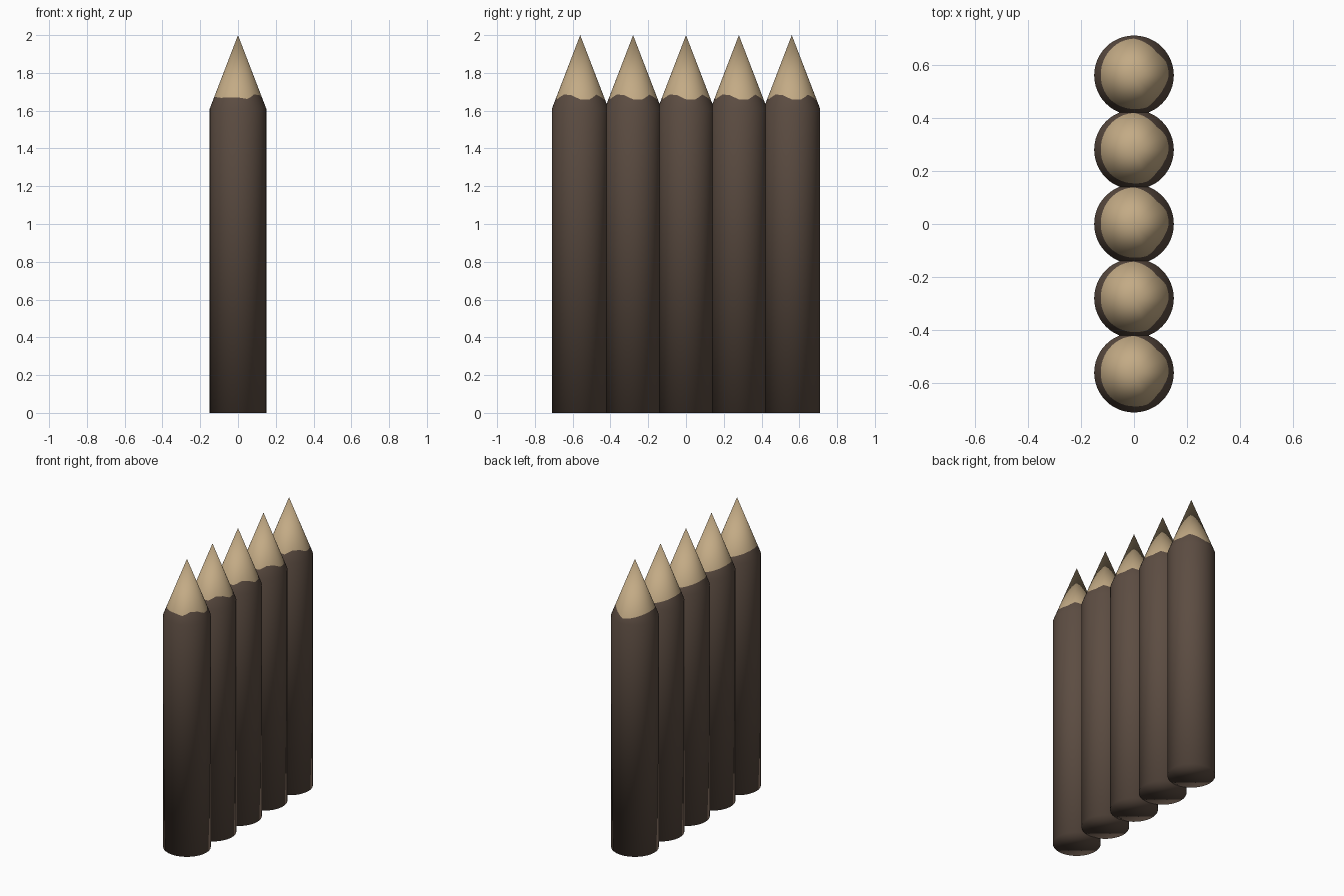
import bpy, bmesh, math

if "Cube" in bpy.data.objects:
    bpy.data.objects.remove(bpy.data.objects["Cube"])

def material(name, rgb):
    m = bpy.data.materials.new(name)
    m.diffuse_color = (*rgb, 1)
    m.use_nodes = True
    m.node_tree.nodes["Principled BSDF"].inputs["Base Color"].default_value = m.diffuse_color
    return m

bark = material("dark_bark", (0.107, 0.073, 0.054))
wood = material("cut_wood", (0.546, 0.405, 0.235))

SIDES, R, SHOULDER, TIP, SPACING = 48, 0.15, 1.61, 2.0, 0.28

# Height of the ragged bark edge, every 22.5 degrees starting at +x
EDGE = [1.66, 1.66, 1.685, 1.665, 1.64, 1.648, 1.66, 1.67,
        1.675, 1.672, 1.668, 1.67, 1.67, 1.662, 1.686, 1.682]

def edge_height(a):
    t = a / (2 * math.pi) * len(EDGE)
    i, f = int(t) % len(EDGE), t - int(t)
    return EDGE[i] * (1 - f) + EDGE[(i + 1) % len(EDGE)] * f

def cone_radius(z):
    return R * (TIP - z) / (TIP - SHOULDER)

def stake_mesh():
    bm = bmesh.new()
    angles = [2 * math.pi * i / SIDES for i in range(SIDES)]

    def ring(height):
        out = []
        for a in angles:
            z = height(a)
            r = min(R, cone_radius(z))
            out.append(bm.verts.new((r * math.cos(a), r * math.sin(a), z)))
        return out

    rings = [ring(lambda a: 0), ring(lambda a: SHOULDER), ring(edge_height)]
    tip = bm.verts.new((0, 0, TIP))
    bm.faces.new(rings[0][::-1])
    for i in range(SIDES):
        j = (i + 1) % SIDES
        # bark trunk and bark band on the cone
        for lo, hi in zip(rings, rings[1:]):
            bm.faces.new((lo[i], lo[j], hi[j], hi[i]))
        # bare sharpened point
        bm.faces.new((rings[2][i], rings[2][j], tip)).material_index = 1
    # smooth sides, crisp shoulder and base
    for f in bm.faces:
        f.smooth = True
    for e in bm.edges:
        e.smooth = e.calc_face_angle(0) < math.radians(15)
    me = bpy.data.meshes.new("stake")
    bm.to_mesh(me)
    bm.free()
    me.materials.append(bark)
    me.materials.append(wood)
    return me

# Row of five overlapping stakes
mesh = stake_mesh()
for k in range(5):
    ob = bpy.data.objects.new(f"stake_{k + 1}", mesh)
    ob.location.y = (k - 2) * SPACING
    bpy.context.collection.objects.link(ob)
